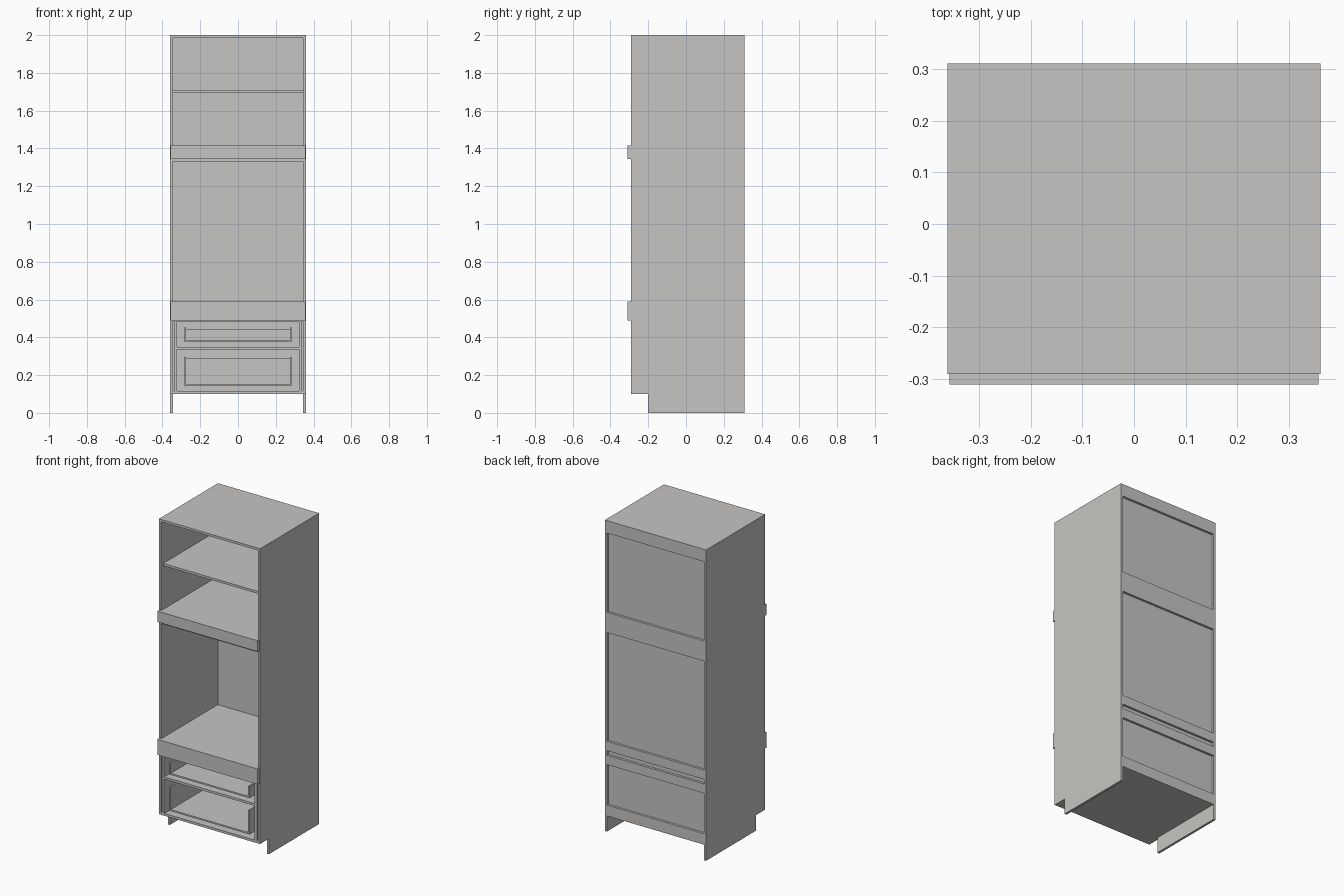
import bpy
import bmesh

if "Cube" in bpy.data.objects:
    bpy.data.objects.remove(bpy.data.objects["Cube"])

grey = bpy.data.materials.new("warm_grey")
grey.diffuse_color = (0.57, 0.56, 0.54, 1)
grey.use_nodes = True
grey.node_tree.nodes["Principled BSDF"].inputs["Base Color"].default_value = grey.diffuse_color


def finish(name, bm):
    bmesh.ops.recalc_face_normals(bm, faces=bm.faces[:])
    mesh = bpy.data.meshes.new(name)
    bm.to_mesh(mesh)
    bm.free()
    mesh.materials.append(grey)
    bpy.context.collection.objects.link(bpy.data.objects.new(name, mesh))


def board(name, x, y, z):
    """Flat board given by its (low, high) extent on each axis."""
    bm = bmesh.new()
    bmesh.ops.create_cube(bm, size=1)
    for v in bm.verts:
        v.co = [r[0] if c < 0 else r[1] for c, r in zip(v.co, (x, y, z))]
    finish(name, bm)


def mirrored(x, side):
    return tuple(sorted((x[0] * side, x[1] * side)))


W, T = 0.36, 0.015           # half width, board thickness
FRONT, BACK = -0.29, 0.31
PANEL = 0.295                # outer face of the recessed back
IN = W - T

# Side panels with a toe notch
profile = [(-0.20, 0), (BACK, 0), (BACK, 2), (FRONT, 2), (FRONT, 0.10), (-0.20, 0.10)]
for side, label in ((-1, "left"), (1, "right")):
    bm = bmesh.new()
    face = bm.faces.new([bm.verts.new((side * IN, y, z)) for y, z in profile])
    out = bmesh.ops.extrude_face_region(bm, geom=[face])
    moved = [g for g in out["geom"] if isinstance(g, bmesh.types.BMVert)]
    bmesh.ops.translate(bm, verts=moved, vec=(side * T, 0, 0))
    finish(label + "_side_panel", bm)

# Horizontal panels, listed by top height
for name, top in (("top_panel", 2.0), ("upper_compartment_floor", 1.413),
                  ("oven_ceiling", 1.345), ("oven_floor", 0.588),
                  ("drawer_ceiling", 0.50), ("bottom_panel", 0.115)):
    board(name, (-IN, IN), (FRONT, PANEL), (top - T, top))
board("loose_shelf", (-IN + 0.002, IN - 0.002), (-0.27, 0.285), (1.695, 1.71))

# Recessed back and the flush rails behind it
board("back_panel", (-IN, IN), (0.287, PANEL), (0.10, 2.0))
for i, z in enumerate(((0.10, 0.17), (0.43, 0.49), (0.52, 0.58), (1.28, 1.41), (1.92, 2.0))):
    board(f"back_rail_{i + 1}", (-IN, IN), (PANEL, BACK), z)

# Front rails standing proud of the carcass
board("lower_front_rail", (-0.357, 0.357), (-0.31, FRONT), (0.49, 0.59))
board("upper_front_rail", (-0.357, 0.357), (-0.31, FRONT), (1.345, 1.415))

# Drawer bay: inner uprights and divider
for side, label in ((-1, "left"), (1, "right")):
    board(label + "_drawer_upright", mirrored((0.322, 0.337), side),
          (FRONT, 0.287), (0.115, 0.485))
board("drawer_divider", (-0.322, 0.322), (FRONT, 0.287), (0.335, 0.35))

# Open-fronted drawer boxes
for label, low, high in (("lower", 0.142, 0.297), ("upper", 0.375, 0.452)):
    for side, hand in ((-1, "left"), (1, "right")):
        board(f"{label}_drawer_{hand}_side", mirrored((0.276, 0.286), side),
              (FRONT, 0.25), (low, high))
    board(label + "_drawer_floor", (-0.276, 0.276), (FRONT, 0.25), (low, low + 0.01))
    board(label + "_drawer_back", (-0.276, 0.276), (0.24, 0.25), (low + 0.01, high - 0.008))
